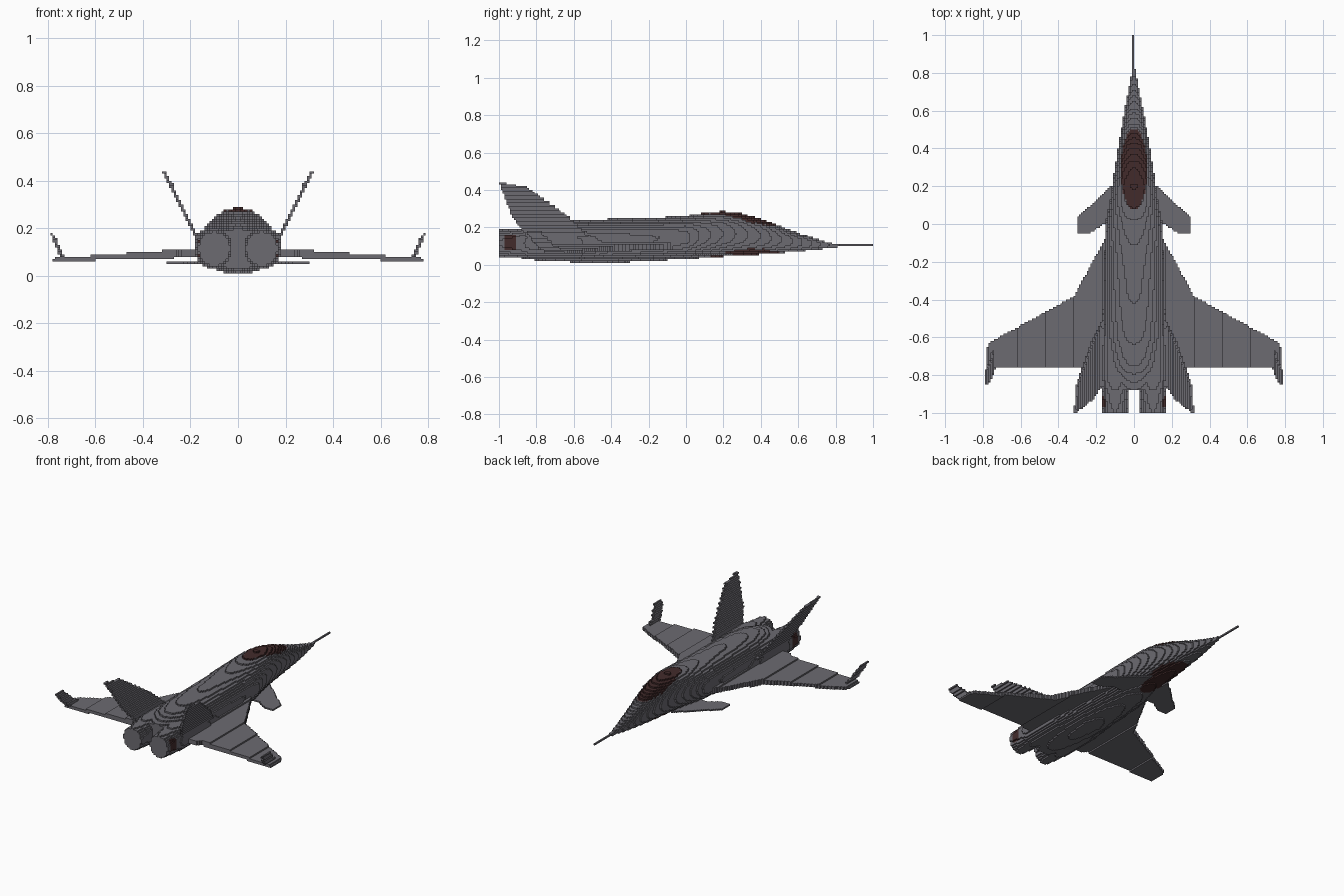
import bpy, bmesh, math
from mathutils import Vector
from mathutils.bvhtree import BVHTree

if "Cube" in bpy.data.objects:
    bpy.data.objects.remove(bpy.data.objects["Cube"], do_unlink=True)

CELL = 0.01  # edge length of the building blocks


def material(name, colour):
    mat = bpy.data.materials.new(name)
    mat.use_nodes = True
    mat.diffuse_color = (*colour, 1)
    mat.node_tree.nodes["Principled BSDF"].inputs["Base Color"].default_value = (*colour, 1)
    return mat


GREY = material("airframe grey", (0.15, 0.145, 0.165))
BROWN = material("dark red brown", (0.055, 0.024, 0.024))


def loft(stations, power, centre=0.0, sides=40):
    """Closed body through rounded sections: (y, half width, bottom, top)."""
    bm = bmesh.new()
    rings = []
    for y, half, low, high in stations:
        ring = []
        for k in range(sides):
            a = math.tau * k / sides
            c, s = math.cos(a), math.sin(a)
            px = math.copysign(abs(c) ** (2 / power), c) * half
            pz = math.copysign(abs(s) ** (2 / power), s) * (high - low) / 2
            ring.append(bm.verts.new((centre + px, y, (low + high) / 2 + pz)))
        rings.append(ring)
    for a, b in zip(rings, rings[1:]):
        for k in range(sides):
            n = (k + 1) % sides
            bm.faces.new((a[k], a[n], b[n], b[k]))
    bm.faces.new(rings[0])
    bm.faces.new(rings[-1])
    return bm


def slab(outline, lower, upper):
    """Thin plate: an outline placed in space by two surface functions."""
    bm = bmesh.new()
    a = [bm.verts.new(lower(u, v)) for u, v in outline]
    b = [bm.verts.new(upper(u, v)) for u, v in outline]
    bm.faces.new(a)
    bm.faces.new(b)
    for k in range(len(a)):
        n = (k + 1) % len(a)
        bm.faces.new((a[k], a[n], b[n], b[k]))
    return bm


def blocks(bm):
    """Fill a body with cells, column by column."""
    bmesh.ops.triangulate(bm, faces=bm.faces[:])
    tree = BVHTree.FromBMesh(bm)
    span = [[f(v.co[k] for v in bm.verts) / CELL for f in (min, max)] for k in (0, 1)]
    cells = set()
    for i in range(math.floor(span[0][0]), math.ceil(span[0][1])):
        for j in range(math.floor(span[1][0]), math.ceil(span[1][1])):
            x, y = (i + 0.501) * CELL, (j + 0.502) * CELL
            down = tree.ray_cast(Vector((x, y, 2)), Vector((0, 0, -1)))[0]
            up = tree.ray_cast(Vector((x, y, -1)), Vector((0, 0, 1)))[0]
            if down and up:
                first = round(up.z / CELL)
                for k in range(first, max(first + 1, round(down.z / CELL))):
                    cells.add((i, j, k))
    bm.free()
    return cells


def mirrored(cells):
    return {(-1 - i, j, k) for i, j, k in cells}


parts = {}
taken = set()


def add_part(name, cells, mat=GREY):
    parts[name] = (cells - taken, mat)
    taken.update(cells)


def add_pair(name, cells, mat=GREY):
    add_part("left_" + name, cells, mat)
    add_part("right_" + name, mirrored(cells), mat)


# Fuselage, with the canopy and belly panel split off by an oval rule
fuselage = blocks(loft([
    (0.82, 0.006, 0.095, 0.108), (0.75, 0.02, 0.087, 0.122), (0.6, 0.05, 0.07, 0.17),
    (0.4, 0.085, 0.055, 0.247), (0.3, 0.1, 0.05, 0.275), (0.2, 0.115, 0.045, 0.287),
    (0.1, 0.13, 0.037, 0.278), (0, 0.15, 0.03, 0.262), (-0.2, 0.157, 0.02, 0.25),
    (-0.4, 0.162, 0.01, 0.246), (-0.6, 0.165, 0.014, 0.238), (-0.75, 0.15, 0.02, 0.226),
    (-0.88, 0.11, 0.03, 0.195)], 2.3))


def in_oval(cell):
    x, y = (cell[0] + 0.5) * CELL, (cell[1] + 0.5) * CELL
    return (x / 0.07) ** 2 + ((y - 0.29) / 0.215) ** 2 < 1


oval = {c for c in fuselage if in_oval(c)}
canopy = {c for c in oval if c[2] * CELL > 0.13}
add_part("canopy", canopy, BROWN)
add_part("belly_panel", oval - canopy, BROWN)
add_part("fuselage", fuselage - oval)

# Engines, with small scorched patches on the outer flanks
engine = blocks(loft([
    (-0.25, 0.03, 0.08, 0.16), (-0.45, 0.065, 0.04, 0.19), (-0.6, 0.08, 0.03, 0.205),
    (-0.82, 0.082, 0.03, 0.205), (-0.9, 0.07, 0.038, 0.192), (-1, 0.066, 0.043, 0.185)],
    2.3, centre=0.1))
scorch = {c for c in engine if c[0] >= 15 and -97 <= c[1] < -91 and 8 <= c[2] < 16}
add_pair("engine_scorch", scorch, BROWN)
add_pair("engine", engine - scorch)

# Cranked wings, thinning and drooping slightly to the tips
add_pair("wing", blocks(slab(
    [(0.1, -0.0), (0.165, -0.1), (0.32, -0.385), (0.77, -0.63), (0.785, -0.68),
     (0.785, -0.76), (0.26, -0.76), (0.23, -0.79), (0.1, -0.79)],
    lambda x, y: (x, y, 0.083 - 0.03 * x),
    lambda x, y: (x, y, 0.126 - 0.066 * x))))

# Winglets leaning outward and sweeping back
add_pair("winglet", blocks(slab(
    [(-0.64, 0.065), (-0.7, 0.1), (-0.77, 0.165), (-0.85, 0.168), (-0.81, 0.11), (-0.75, 0.065)],
    lambda y, z: (0.73 + 0.4 * (z - 0.065), y, z),
    lambda y, z: (0.745 + 0.4 * (z - 0.065), y, z))))

# Canards
add_pair("canard", blocks(slab(
    [(0.06, 0.25), (0.12, 0.2), (0.305, 0.03), (0.305, -0.05), (0.23, -0.045),
     (0.17, -0.005), (0.06, 0)],
    lambda x, y: (x, y, 0.046),
    lambda x, y: (x, y, 0.061))))

# Canted tail fins
add_pair("tail_fin", blocks(slab(
    [(-0.5, 0.13), (-0.62, 0.25), (-0.86, 0.418), (-0.999, 0.437), (-0.93, 0.26), (-0.83, 0.12)],
    lambda y, z: (0.158 + 0.49 * (z - 0.14), y, z),
    lambda y, z: (0.172 + 0.49 * (z - 0.14), y, z))))

# Nose probe, one cell thick
add_part("nose_probe", {(-1, j, 10) for j in range(78, 100)})

# Exposed cell faces: outward step and corner offsets
FACES = []
for axis in range(3):
    for side in (0, 1):
        step = [0, 0, 0]
        step[axis] = 2 * side - 1
        corners = []
        for u, v in ((0, 0), (1, 0), (1, 1), (0, 1)):
            corner = [0, 0, 0]
            corner[axis], corner[(axis + 1) % 3], corner[(axis + 2) % 3] = side, u, v
            corners.append(tuple(corner))
        FACES.append((step, corners if side else corners[::-1]))

for name, (cells, mat) in parts.items():
    index, faces = {}, []
    for i, j, k in sorted(cells):
        for (a, b, c), corners in FACES:
            if (i + a, j + b, k + c) not in taken:
                faces.append([index.setdefault((i + p, j + q, k + r), len(index))
                              for p, q, r in corners])
    mesh = bpy.data.meshes.new(name)
    mesh.from_pydata([(i * CELL, j * CELL, k * CELL) for i, j, k in index], [], faces)
    mesh.materials.append(mat)
    bpy.context.scene.collection.objects.link(bpy.data.objects.new(name, mesh))
